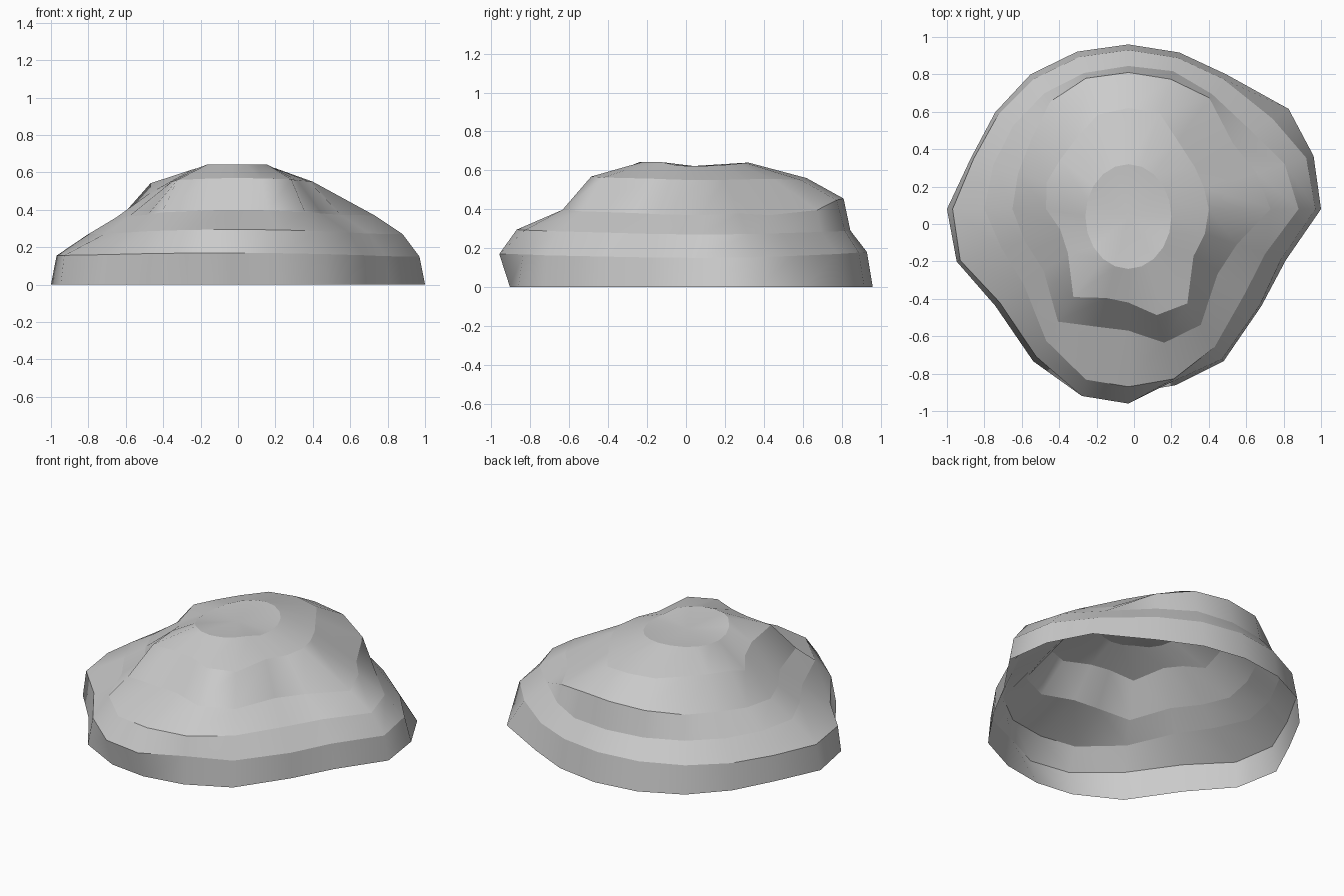
import bpy, bmesh
from math import sin, cos, pi, radians

if "Cube" in bpy.data.objects:
    bpy.data.objects.remove(bpy.data.objects["Cube"])

CX, CY, N = -0.03, 0.08, 20

# Compass bearings of the ridges, clockwise from the back
bearings = [radians(a) for a in (0, 18, 36, 58, 74, 90, 108, 126, 148, 165,
                                 180, 194, 212, 234, 253, 270, 288, 306, 324, 342)]

# Contours from base upward: heights at (back, right, front, left),
# then the radius along each bearing
contours = [
    ((0, 0, 0, 0),
     (.88, .88, .89, 1.01, 1.03, 1.03, .885, .88, .96, .975,
      .985, .985, .96, .88, .96, .97, .885, .88, .89, .885)),
    ((.18, .15, .17, .155),
     (.85, .85, .86, .91, .99, 1.0, .86, .87, .945, .95,
      1.04, 1.03, .93, .85, .94, .94, .87, .86, .86, .855)),
    ((.29, .27, .295, .27),
     (.765, .775, .76, .78, .87, .91, .77, .77, .87, .94,
      .95, .94, .83, .69, .71, .77, .76, .76, .765, .765)),
    ((.455, .37, .40, .36),
     (.73, .73, .735, .66, .71, .76, .61, .59, .73, .74,
      .65, .65, .71, .56, .58, .62, .62, .64, .71, .735)),
    ((.56, .55, .57, .54),
     (.54, .54, .45, .42, .42, .43, .43, .43, .595, .587,
      .50, .49, .555, .40, .38, .44, .46, .45, .47, .53)),
]

# Local dents: (contour, bearing) -> change in height
dents = {(3, 2): -.03, (3, 3): -.03, (4, 1): -.01, (4, 15): -.05, (4, 14): -.02}


def quarter_blend(values, i):
    """Smooth interpolation between the four compass values."""
    q, t = divmod(i / 5, 1)
    a, b = values[int(q) % 4], values[(int(q) + 1) % 4]
    return a + (b - a) * (1 - cos(pi * t)) / 2


bm = bmesh.new()
rings = []
for k, (heights, radii) in enumerate(contours):
    rings.append([bm.verts.new((CX + r * sin(a), CY + r * cos(a),
                                quarter_blend(heights, i) + dents.get((k, i), 0)))
                  for i, (a, r) in enumerate(zip(bearings, radii))])

# Oval summit, raised along its front
rings.append([bm.verts.new((CX + .23 * sin(2 * pi * i / N),
                            .04 + .28 * cos(2 * pi * i / N),
                            .642 if 7 <= i <= 12 else
                            quarter_blend((.64, .622, .648, .61), i)))
              for i in range(N)])

# Sloping sides, open underneath
for low, high in zip(rings, rings[1:]):
    for i in range(N):
        j = (i + 1) % N
        bm.faces.new((low[j], low[i], high[i], high[j]))

# Summit cap
centre = bm.verts.new((CX, .04, .622))
for i in range(N):
    bm.faces.new((rings[-1][(i + 1) % N], rings[-1][i], centre))

# Smooth around each band, crisp between bands
for f in bm.faces:
    f.smooth = True
for ring in rings:
    for i in range(N):
        bm.edges.get((ring[i], ring[(i + 1) % N])).smooth = False

mesh = bpy.data.meshes.new("rock_mound")
bm.to_mesh(mesh)
bm.free()
rock = bpy.data.objects.new("rock_mound", mesh)
bpy.context.collection.objects.link(rock)
